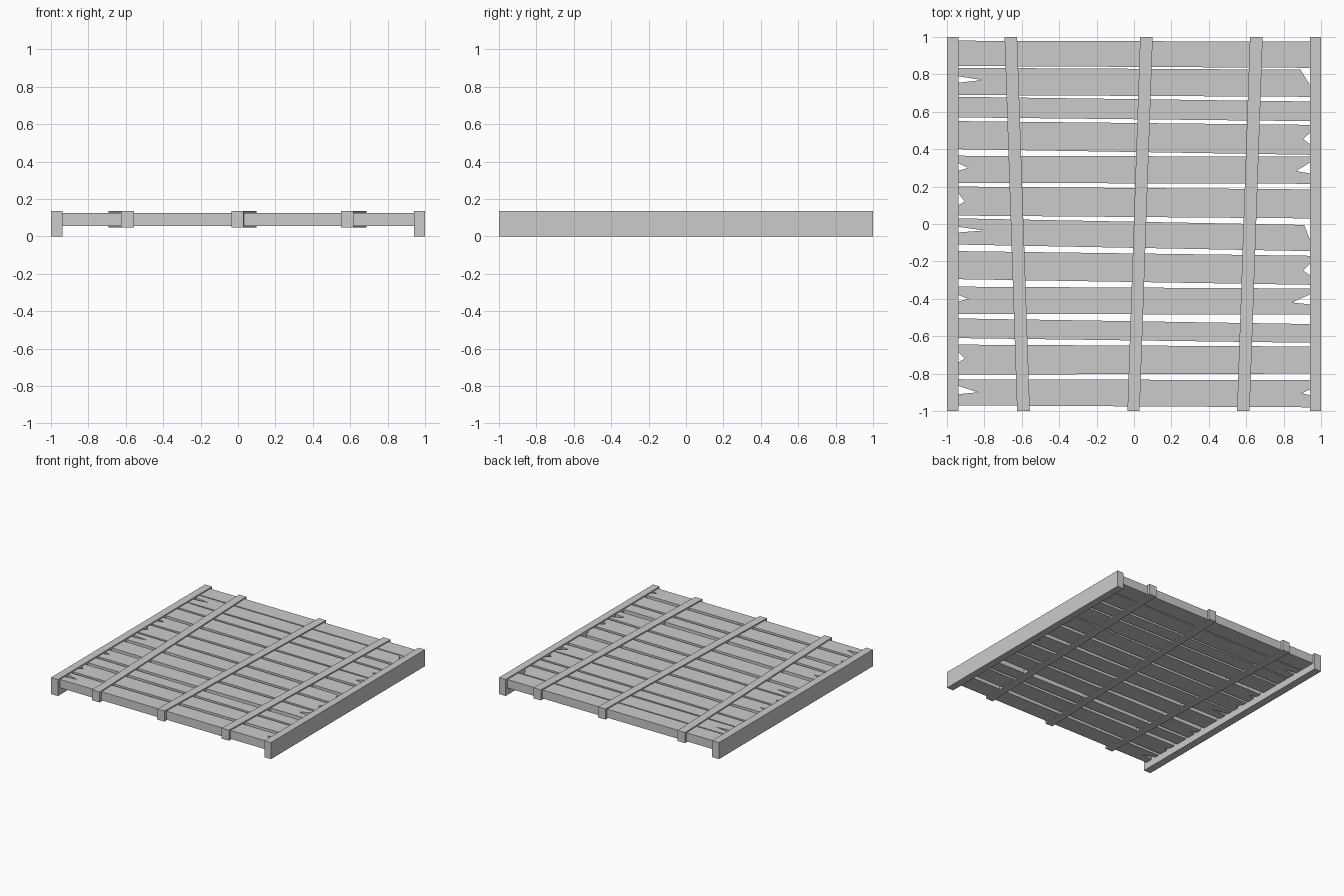
import bpy, bmesh


def prism(name, outline, z0, z1):
    """Extrude a counter-clockwise xy outline from z0 to z1."""
    bm = bmesh.new()
    low = [bm.verts.new((x, y, z0)) for x, y in outline]
    high = [bm.verts.new((x, y, z1)) for x, y in outline]
    bm.faces.new(low[::-1])
    bm.faces.new(high)
    n = len(low)
    for i in range(n):
        j = (i + 1) % n
        bm.faces.new((low[i], low[j], high[j], high[i]))
    bmesh.ops.triangulate(bm, faces=[f for f in bm.faces if len(f.verts) > 4])
    bmesh.ops.recalc_face_normals(bm, faces=bm.faces)
    me = bpy.data.meshes.new(name)
    bm.to_mesh(me)
    bm.free()
    ob = bpy.data.objects.new(name, me)
    bpy.context.collection.objects.link(ob)
    return ob


# side rails
for name, a, b in (("left_rail", -1, -0.937), ("right_rail", 0.94, 1)):
    prism(name, [(a, -1), (b, -1), (b, 1), (a, 1)], 0, 0.136)

# slanted cross battens: front x range, back x range
for name, f0, f1, b0, b1 in (("left_batten", -0.625, -0.557, -0.692, -0.625),
                             ("middle_batten", -0.035, 0.03, 0.033, 0.1),
                             ("right_batten", 0.551, 0.618, 0.62, 0.688)):
    prism(name, [(f0, -1), (f1, -1), (b1, 1), (b0, 1)], 0.049, 0.136)

# planks: left top, left bottom, right top, right bottom (y),
# left split and right split as (mouth top, mouth bottom, apex x, apex y)
# with an optional fifth value: x where the piece above the split is broken off
PLANKS = [
    ((0.98, 0.845, 0.975, 0.835), None, None),
    ((0.835, 0.69, 0.825, 0.68), (0.79, 0.755, -0.81, 0.77), (0.765, 0.74, 0.85, 0.755, 0.89)),
    ((0.68, 0.57, 0.655, 0.55), None, None),
    ((0.55, 0.40, 0.53, 0.37), None, (0.49, 0.425, 0.905, 0.455)),
    ((0.365, 0.22, 0.36, 0.215), (0.325, 0.285, -0.885, 0.30), (0.33, 0.27, 0.866, 0.283)),
    ((0.20, 0.045, 0.185, 0.03), (0.165, 0.10, -0.905, 0.12), None),
    ((0.03, -0.11, -0.005, -0.145), (-0.015, -0.045, -0.80, -0.035), (-0.07, -0.09, 0.85, -0.08, 0.91)),
    ((-0.145, -0.295, -0.17, -0.325), None, (-0.21, -0.275, 0.905, -0.25)),
    ((-0.335, -0.48, -0.345, -0.485), (-0.38, -0.415, -0.885, -0.40), (-0.375, -0.43, 0.845, -0.42)),
    ((-0.505, -0.61, -0.535, -0.635), None, None),
    ((-0.645, -0.805, -0.655, -0.80), (-0.685, -0.74, -0.905, -0.72), None),
    ((-0.83, -0.97, -0.835, -0.98), (-0.865, -0.91, -0.835, -0.90), (-0.885, -0.915, 0.895, -0.905)),
]
XL, XR = -0.94, 0.943
for i, ((lt, lb, rt, rb), left, right) in enumerate(PLANKS):
    pts = [(XL, lb), (XR, rb)]
    top_x = XR
    if right:
        top_x = right[4] if len(right) > 4 else XR
        pts += [(XR, right[1]), (right[2], right[3]), (top_x, right[0])]
    pts += [(top_x, rt), (XL, lt)]
    if left:
        pts += [(XL, left[0]), (left[2], left[3]), (XL, left[1])]
    prism(f"plank_{i + 1}", pts, 0.056, 0.126)
